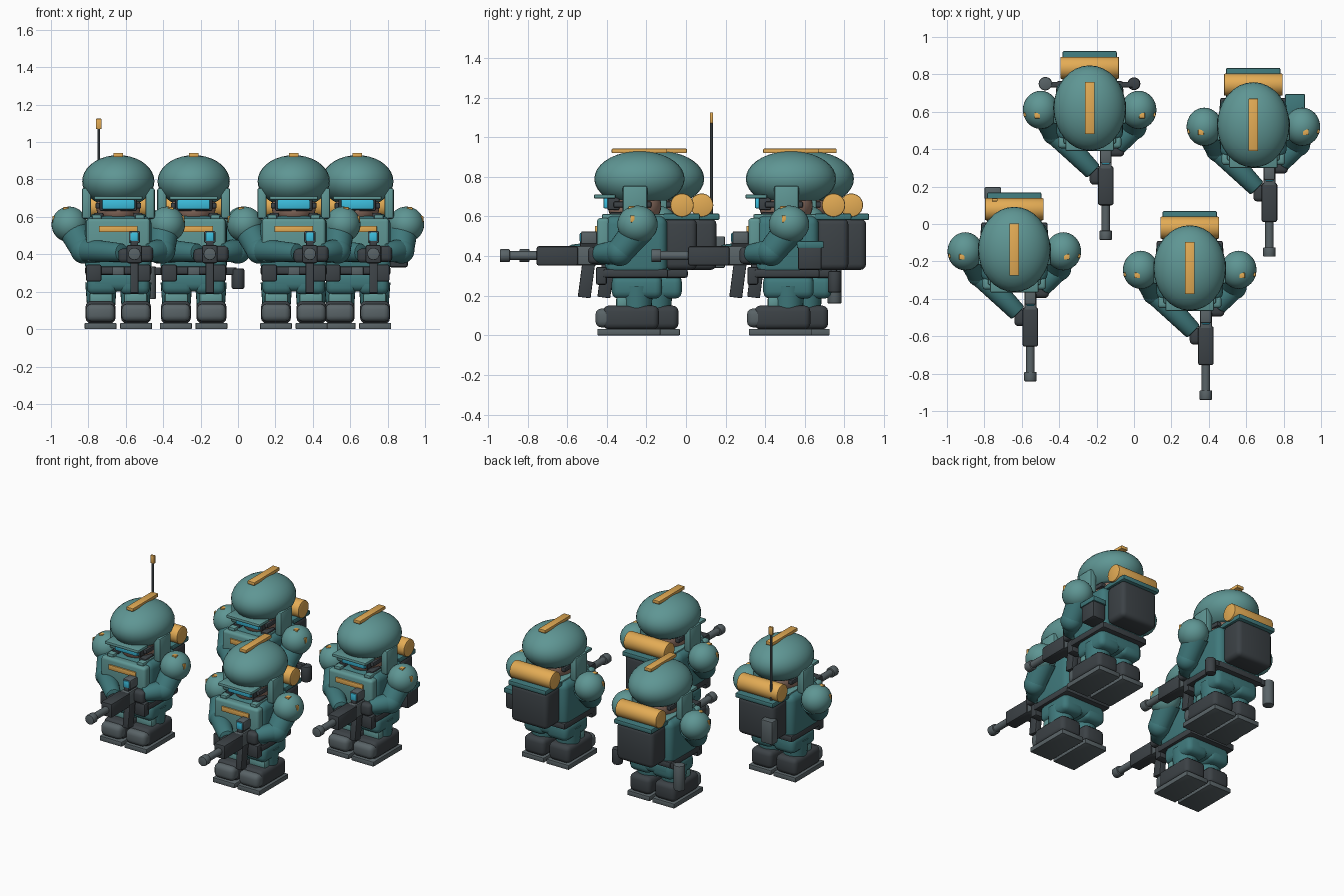
import bpy, bmesh
from mathutils import Vector, Matrix

if "Cube" in bpy.data.objects:
    bpy.data.objects.remove(bpy.data.objects["Cube"])

COL = {"light": (0.114, 0.305, 0.296), "teal": (0.05, 0.19, 0.2), "dark": (0.045, 0.054, 0.061),
       "grey": (0.1, 0.125, 0.135), "gold": (0.77, 0.41, 0.09), "skin": (0.3, 0.18, 0.135),
       "cyan": (0.045, 0.51, 0.72)}
MAT = {}
for k, c in COL.items():
    MAT[k] = bpy.data.materials.new(k)
    MAT[k].diffuse_color = (*c, 1)


def finish(name, bm, mat):
    me = bpy.data.meshes.new(name)
    bm.to_mesh(me)
    bm.free()
    me.materials.append(MAT[mat])
    ob = bpy.data.objects.new(name, me)
    bpy.context.collection.objects.link(ob)
    return ob


def box(name, mat, x, y, z, bevel=0.006, tilt=0, seg=2):
    """Rounded box from ranges, tilted about its own x axis."""
    bm = bmesh.new()
    bmesh.ops.create_cube(bm, size=1)
    bmesh.ops.scale(bm, vec=(x[1] - x[0], y[1] - y[0], z[1] - z[0]), verts=bm.verts)
    bmesh.ops.bevel(bm, geom=bm.edges[:], offset=bevel, segments=seg, profile=0.5, affect='EDGES')
    c = Vector((sum(x) / 2, sum(y) / 2, sum(z) / 2))
    bmesh.ops.transform(bm, matrix=Matrix.Translation(c) @ Matrix.Rotation(tilt, 4, 'X'), verts=bm.verts)
    return finish(name, bm, mat)


def ball(name, mat, c, r, cut=None):
    """Ellipsoid, optionally cut flat below a height."""
    bm = bmesh.new()
    bmesh.ops.create_uvsphere(bm, u_segments=32, v_segments=18, radius=1)
    bmesh.ops.transform(bm, matrix=Matrix.Translation(c) @ Matrix.Diagonal((*r, 1)), verts=bm.verts)
    if cut is not None:
        g = bm.verts[:] + bm.edges[:] + bm.faces[:]
        res = bmesh.ops.bisect_plane(bm, geom=g, plane_co=(0, 0, cut), plane_no=(0, 0, 1), clear_inner=True)
        bmesh.ops.contextual_create(bm, geom=[e for e in res["geom_cut"] if isinstance(e, bmesh.types.BMEdge)])
    return finish(name, bm, mat)


def tube(name, mat, a, b, r0, r1=None, n=20, bevel=0):
    """Cylinder or cone between two points."""
    a, b = Vector(a), Vector(b)
    d = b - a
    bm = bmesh.new()
    bmesh.ops.create_cone(bm, cap_ends=True, segments=n, radius1=r0, radius2=r1 or r0, depth=d.length)
    if bevel:
        rim = [e for e in bm.edges if any(len(f.verts) > 4 for f in e.link_faces)]
        bmesh.ops.bevel(bm, geom=rim, offset=bevel, segments=2, profile=0.5, affect='EDGES')
    m = Matrix.Translation((a + b) / 2) @ d.to_track_quat('Z', 'Y').to_matrix().to_4x4()
    bmesh.ops.transform(bm, matrix=m, verts=bm.verts)
    return finish(name, bm, mat)


def sx(s, a, b):
    return tuple(sorted((s * a, s * b)))


P = []  # parts shared by every soldier

# head and helmet
P += [ball("helmet", "light", (0, 0, 0.79), (0.193, 0.228, 0.14), 0.68),
      box("helmet_crest", "gold", (-0.026, 0.026), (-0.14, 0.14), (0.92, 0.942), 0.003),
      box("helmet_brim", "light", (-0.13, 0.13), (-0.23, -0.12), (0.69, 0.712), 0.008),
      ball("head", "skin", (0, -0.025, 0.655), (0.118, 0.135, 0.115)),
      box("goggle_frame", "dark", (-0.1, 0.1), (-0.162, -0.1), (0.632, 0.7), 0.008),
      box("goggle_lens", "cyan", (-0.088, 0.088), (-0.182, -0.15), (0.64, 0.694), 0.008),
      tube("collar", "teal", (0, -0.01, 0.55), (0, -0.01, 0.61), 0.135, 0.12, 28, 0.01)]

# torso and vest
P += [box("torso", "teal", (-0.178, 0.178), (-0.175, 0.14), (0.3, 0.605), 0.045, seg=4),
      box("chest_plate", "light", (-0.17, 0.17), (-0.215, -0.15), (0.36, 0.592), 0.018, seg=3),
      box("chest_stripe", "gold", (-0.104, 0.104), (-0.225, -0.2), (0.518, 0.552), 0.003),
      box("belt", "dark", (-0.178, 0.178), (-0.185, 0.145), (0.29, 0.335), 0.012),
      box("belt_buckle", "grey", (-0.032, 0.032), (-0.205, -0.17), (0.288, 0.335), 0.006),
      box("hips", "teal", (-0.165, 0.165), (-0.14, 0.115), (0.2, 0.31), 0.04, seg=4)]

# backpack with bedroll
P += [box("backpack", "dark", (-0.14, 0.14), (0.13, 0.29), (0.33, 0.59), 0.03, seg=3),
      box("backpack_flap", "teal", (-0.145, 0.145), (0.12, 0.305), (0.582, 0.615), 0.008),
      tube("bedroll", "gold", (-0.157, 0.215, 0.657), (0.157, 0.215, 0.657), 0.059, n=28, bevel=0.006)]

# mirrored limbs and gear
for s, side in ((-1, "left"), (1, "right")):
    P += [box(side + "_sole", "grey", sx(s, 0.01, 0.18), (-0.212, 0.105), (0, 0.033), 0.004),
          box(side + "_boot", "dark", sx(s, 0.015, 0.175), (-0.185, 0.098), (0.03, 0.15), 0.03, seg=3),
          box(side + "_toe_cap", "grey", sx(s, 0.018, 0.172), (-0.222, -0.12), (0.04, 0.135), 0.03, seg=3),
          tube(side + "_shin", "teal", (s * 0.092, -0.015, 0.12), (s * 0.092, -0.015, 0.25), 0.075, 0.085, 24),
          box(side + "_knee_pad", "light", sx(s, 0.03, 0.155), (-0.118, -0.06), (0.13, 0.195), 0.014),
          box(side + "_thigh", "teal", sx(s, 0.006, 0.168), (-0.14, 0.115), (0.185, 0.3), 0.035, seg=3),
          box(side + "_ear_guard", "light", sx(s, 0.145, 0.195), (-0.085, 0.04), (0.59, 0.755), 0.012),
          box(side + "_goggle_strap", "dark", sx(s, 0.09, 0.122), (-0.13, 0.06), (0.645, 0.675), 0.006),
          box(side + "_chin_strap", "dark", sx(s, 0.08, 0.13), (-0.15, -0.05), (0.59, 0.622), 0.008),
          box(side + "_pack_strap", "light", sx(s, 0.09, 0.14), (-0.19, 0.14), (0.585, 0.612), 0.008),
          box(side + "_belt_pouch", "dark", sx(s, 0.09, 0.172), (-0.22, -0.165), (0.255, 0.345), 0.01),
          ball(side + "_shoulder", "light", (s * 0.262, -0.01, 0.56), (0.095, 0.102, 0.095)),
          box(side + "_shoulder_mark", "gold", sx(s, 0.265, 0.295), (-0.055, -0.025), (0.62, 0.652), 0.003)]
P.append(box("left_shoulder_pin", "gold", (-0.353, -0.335), (-0.045, -0.025), (0.57, 0.605), 0.003))
P.append(box("right_shoulder_pin", "gold", (0.335, 0.353), (-0.045, -0.025), (0.57, 0.605), 0.003))

# arms: shoulder, elbow, hand
for side, a, e, h in (("left", (-0.245, 0, 0.54), (-0.185, -0.13, 0.42), (0.02, -0.34, 0.41)),
                      ("right", (0.245, 0, 0.54), (0.235, -0.1, 0.42), (0.145, -0.21, 0.41))):
    P += [tube(side + "_upper_arm", "teal", a, e, 0.08, 0.068, 24),
          ball(side + "_elbow", "teal", e, (0.07, 0.07, 0.07)),
          tube(side + "_forearm", "teal", e, h, 0.066, 0.048, 24, 0.008)]
P += [box("front_glove", "dark", (0.0, 0.075), (-0.41, -0.32), (0.355, 0.43), 0.022, seg=3),
      box("rear_glove", "dark", (0.1, 0.185), (-0.26, -0.19), (0.36, 0.445), 0.022, seg=3)]

# rifle
G = 0.086
P += [box("rifle_handguard", "dark", (G - 0.042, G + 0.042), (-0.52, -0.31), (0.352, 0.45), 0.012),
      box("rifle_receiver", "grey", (G - 0.032, G + 0.032), (-0.33, -0.15), (0.355, 0.45), 0.008),
      tube("rifle_barrel", "grey", (G, -0.67, 0.402), (G, -0.5, 0.402), 0.023),
      tube("rifle_muzzle", "grey", (G, -0.705, 0.402), (G, -0.655, 0.402), 0.033, bevel=0.004),
      box("rifle_magazine", "dark", (G - 0.022, G + 0.022), (-0.3, -0.235), (0.19, 0.37), 0.005, -0.13),
      box("rifle_sight_base", "dark", (G - 0.02, G + 0.02), (-0.3, -0.2), (0.44, 0.475), 0.004),
      box("rifle_sight", "grey", (G - 0.03, G + 0.03), (-0.295, -0.215), (0.46, 0.525), 0.008),
      box("rifle_sight_lens", "cyan", (G - 0.022, G + 0.022), (-0.302, -0.28), (0.47, 0.517), 0.006)]

# gear carried by single soldiers
radio = [box("radio", "grey", (-0.16, -0.07), (0.27, 0.333), (0.34, 0.5), 0.008),
         tube("radio_antenna", "grey", (-0.105, 0.265, 0.55), (-0.105, 0.265, 1.1), 0.007, n=10),
         box("antenna_tip", "gold", (-0.12, -0.09), (0.257, 0.273), (1.07, 1.125), 0.003)]
canteens = [tube("long_canister", "grey", (-0.237, 0.13, 0.16), (-0.237, 0.13, 0.335), 0.036, bevel=0.008),
            tube("canteen", "dark", (0.237, 0.13, 0.215), (0.237, 0.13, 0.325), 0.034, bevel=0.01),
            box("canister_hook", "dark", (-0.23, -0.16), (0.11, 0.14), (0.29, 0.33), 0.004),
            box("canteen_hook", "dark", (0.16, 0.23), (0.11, 0.14), (0.29, 0.33), 0.004)]
pouch = [box("side_pouch", "dark", (0.17, 0.27), (0.035, 0.155), (0.33, 0.46), 0.012),
         box("side_pouch_flap", "teal", (0.17, 0.276), (0.03, 0.165), (0.44, 0.475), 0.006)]

# smooth shading on every part
bpy.ops.object.select_all(action='SELECT')
bpy.context.view_layer.objects.active = P[0]
bpy.ops.object.shade_smooth_by_angle()

# place the squad: first soldier uses the originals, the rest are linked copies
SQUAD = [((-0.64, -0.136), radio), ((-0.237, 0.62), canteens), ((0.298, -0.235), []), ((0.638, 0.53), pouch)]
for i, ((x, y), extra) in enumerate(SQUAD):
    for ob in P:
        o = ob
        if i:
            o = ob.copy()
            bpy.context.collection.objects.link(o)
        o.location = (x, y, 0)
    for o in extra:
        o.location = (x, y, 0)

for m in bpy.data.materials:
    if m.users and not m.is_grease_pencil:
        m.use_nodes = True
        m.node_tree.nodes["Principled BSDF"].inputs["Base Color"].default_value = m.diffuse_color
